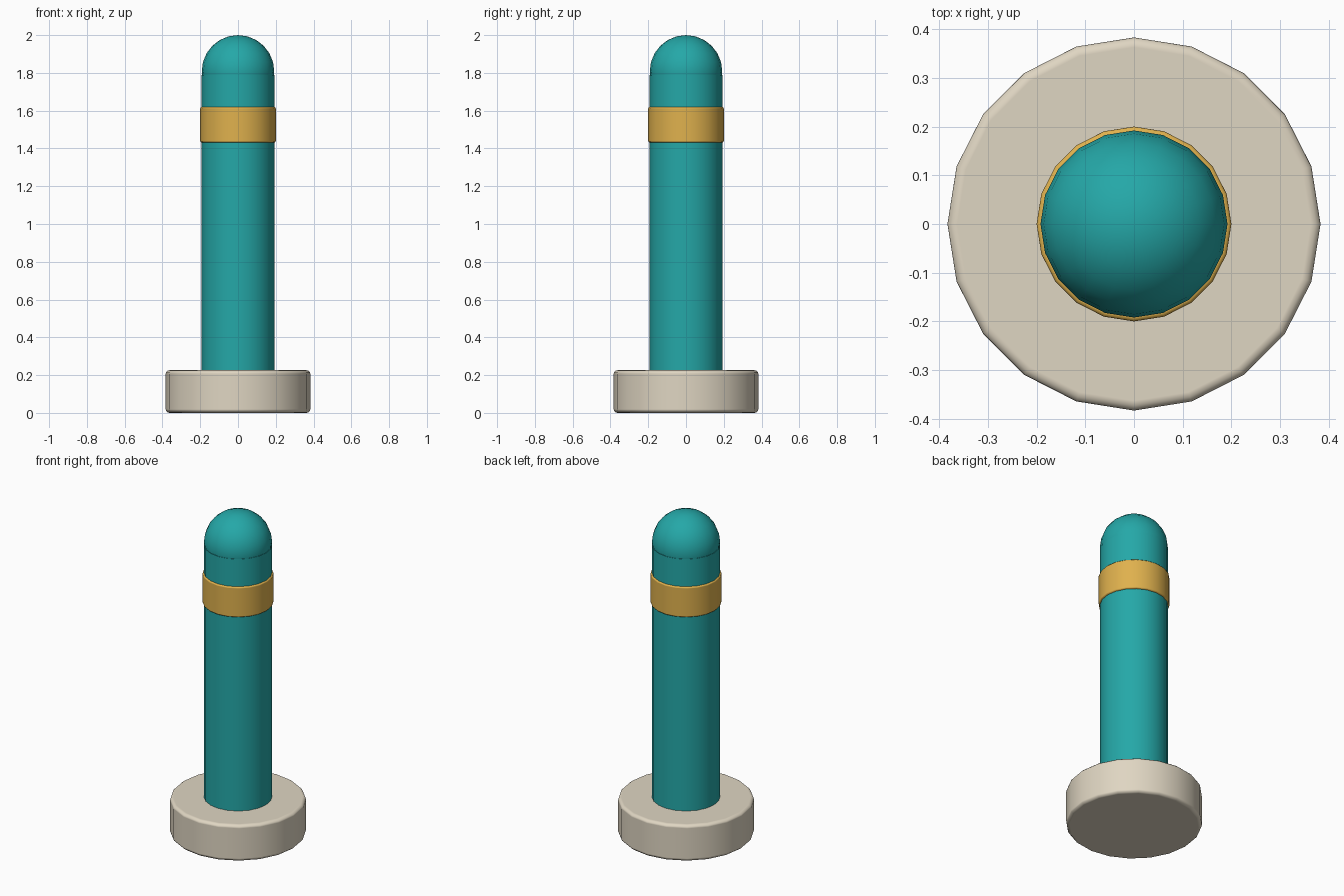
import bpy
import math

SIDES = 20

cube = bpy.data.objects.get("Cube")
if cube:
    bpy.data.objects.remove(cube, do_unlink=True)


def material(name, rgb):
    mat = bpy.data.materials.new(name)
    mat.use_nodes = True
    mat.diffuse_color = (*rgb, 1)
    bsdf = next(n for n in mat.node_tree.nodes if n.type == 'BSDF_PRINCIPLED')
    bsdf.inputs["Base Color"].default_value = (*rgb, 1)
    return mat


def finish(name, mat, angle):
    obj = bpy.context.object
    obj.name = name
    obj.data.materials.append(mat)
    bpy.ops.object.shade_smooth_by_angle(angle=math.radians(angle))
    return obj


def drum(name, radius, bottom, top, mat, bevel=0):
    """Upright cylinder, with rounded rims if a bevel is given."""
    bpy.ops.mesh.primitive_cylinder_add(
        vertices=SIDES, radius=radius, depth=top - bottom,
        location=(0, 0, (bottom + top) / 2))
    obj = finish(name, mat, 40)
    if bevel:
        mod = obj.modifiers.new("Rounded rims", 'BEVEL')
        mod.width = bevel
        mod.segments = 3
        mod.limit_method = 'ANGLE'
        mod.angle_limit = math.radians(40)
        # Smooth across the rounded rims
        obj.data.polygons.foreach_set("use_smooth", [True] * len(obj.data.polygons))
        for edge in obj.data.edges:
            edge.use_edge_sharp = False
        mod.harden_normals = True
    return obj


teal = material("Teal", (0.018, 0.39, 0.39))
gold = material("Gold", (0.74, 0.44, 0.075))
stone = material("Pale stone", (0.74, 0.67, 0.54))

# Foot, post and reflective collar
drum("base", 0.383, 0, 0.226, stone, 0.02)
drum("post", 0.192, 0.2, 1.79, teal)
drum("collar", 0.2, 1.43, 1.62, gold, 0.01)

# Rounded cap
bpy.ops.mesh.primitive_uv_sphere_add(
    segments=SIDES, ring_count=12, radius=0.192, location=(0, 0, 1.808))
finish("cap", teal, 60)
